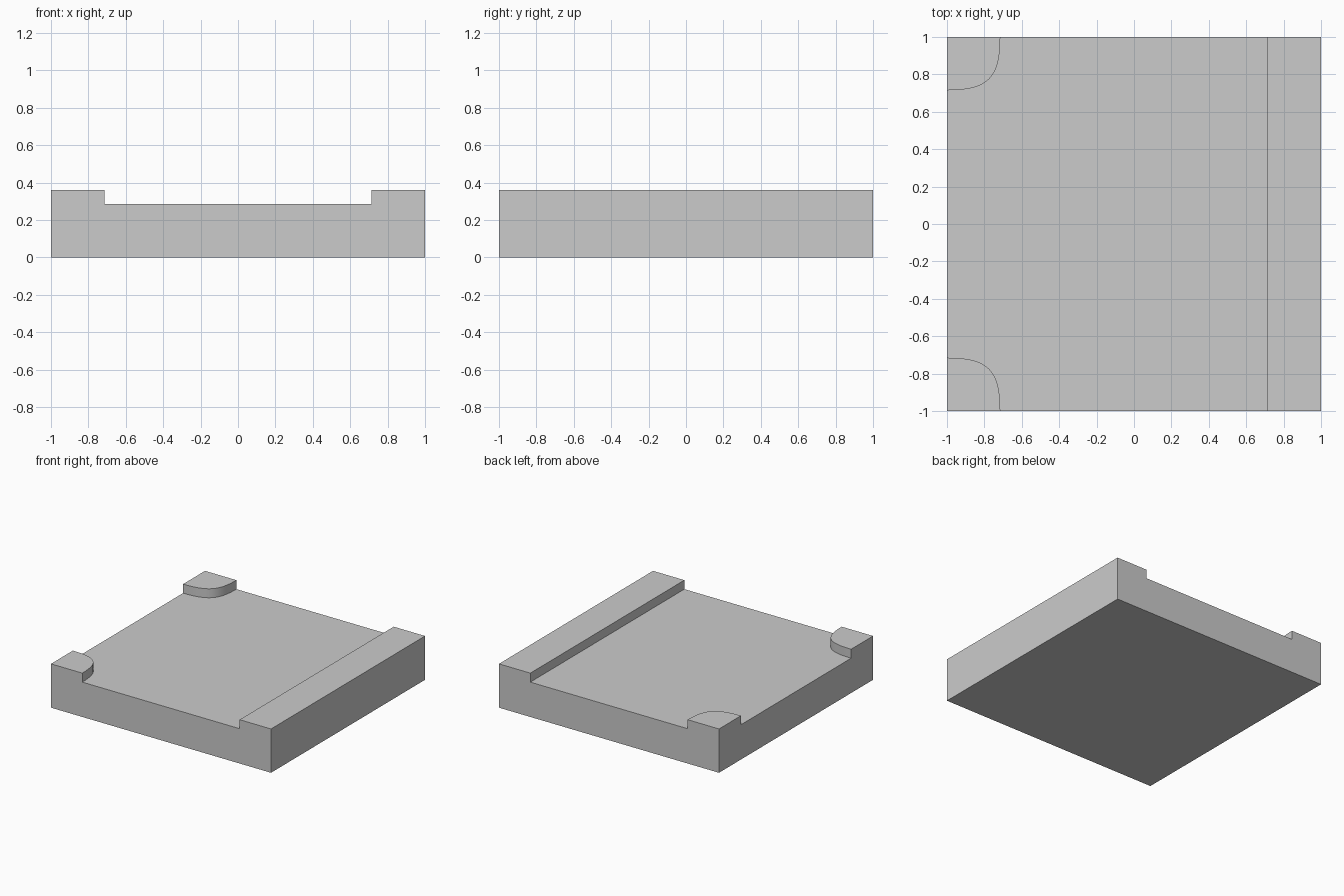
import bpy, bmesh
from mathutils import Vector
from mathutils.geometry import interpolate_bezier

if "Cube" in bpy.data.objects:
    bpy.data.objects.remove(bpy.data.objects["Cube"])

HEIGHT, ROAD, KERB = 0.36, 0.286, 0.715


def prism(name, outline, z0, z1):
    """Extrude a flat outline upwards from z0 to z1."""
    bm = bmesh.new()
    face = bm.faces.new([bm.verts.new((x, y, z0)) for x, y in outline])
    geom = bmesh.ops.extrude_face_region(bm, geom=[face])["geom"]
    top = [v for v in geom if isinstance(v, bmesh.types.BMVert)]
    bmesh.ops.translate(bm, verts=top, vec=(0, 0, z1 - z0))
    bmesh.ops.recalc_face_normals(bm, faces=bm.faces)
    mesh = bpy.data.meshes.new(name)
    bm.to_mesh(mesh)
    bm.free()
    obj = bpy.data.objects.new(name, mesh)
    bpy.context.collection.objects.link(obj)
    return obj


# Full-height square block
tile = prism("road_tile", [(-1, -1), (1, -1), (1, 1), (-1, 1)], 0, HEIGHT)

# Junction outline: rounded corner on the back left, mirrored to the front left
corner = [(p.x, p.y) for p in interpolate_bezier(
    Vector((-KERB, 1)), Vector((-KERB, 0.78)),
    Vector((-0.78, KERB)), Vector((-1, KERB)), 25)]
half = [(KERB, 1.1), (-KERB, 1.1)] + corner + [(-1.1, KERB)]
outline = half + [(x, -y) for x, y in reversed(half)]
cutter = prism("road_cutter", outline, ROAD, HEIGHT + 0.2)
cutter.hide_render = True

# Sink the road surface, leaving the side kerb and two corner kerbs
cut = tile.modifiers.new("road_recess", "BOOLEAN")
cut.operation = "DIFFERENCE"
cut.solver = "EXACT"
cut.object = cutter
bpy.context.view_layer.objects.active = tile
tile.select_set(True)
bpy.ops.object.modifier_apply(modifier=cut.name)
bpy.data.objects.remove(cutter)
bpy.ops.object.shade_smooth_by_angle(angle=0.52)
